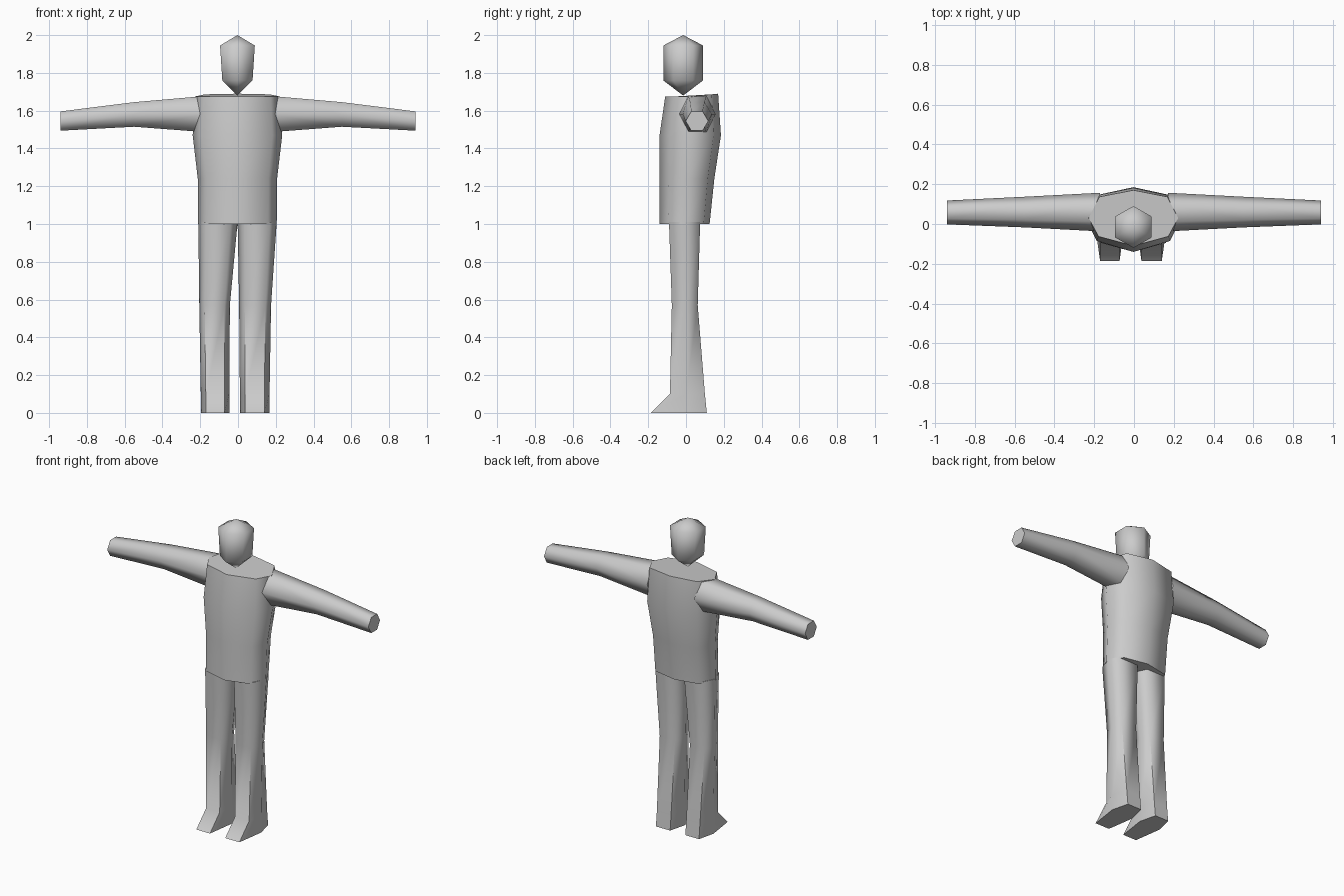
import bpy, bmesh, math

if "Cube" in bpy.data.objects:
    bpy.data.objects.remove(bpy.data.objects["Cube"])

grey = bpy.data.materials.new("light_grey")
grey.diffuse_color = (0.6, 0.6, 0.6, 1)
grey.use_nodes = True
grey.node_tree.nodes["Principled BSDF"].inputs["Base Color"].default_value = grey.diffuse_color


def loft(name, rings):
    """Skin a list of rings; a ring with a single point is a tip."""
    bm = bmesh.new()
    loops = [[bm.verts.new(p) for p in ring] for ring in rings]
    for a, b in zip(loops, loops[1:]):
        n = max(len(a), len(b))
        for i in range(n):
            j = (i + 1) % n
            quad = [a[i % len(a)], a[j % len(a)], b[j % len(b)], b[i % len(b)]]
            bm.faces.new(list(dict.fromkeys(quad)))
    for end in (loops[0], loops[-1]):
        if len(end) > 2:
            bm.faces.new(end)
    bmesh.ops.recalc_face_normals(bm, faces=bm.faces)
    mesh = bpy.data.meshes.new(name)
    bm.to_mesh(mesh)
    bm.free()
    mesh.materials.append(grey)
    ob = bpy.data.objects.new(name, mesh)
    bpy.context.collection.objects.link(ob)
    bpy.ops.object.select_all(action='DESELECT')
    ob.select_set(True)
    bpy.context.view_layer.objects.active = ob
    bpy.ops.object.shade_smooth_by_angle(angle=math.radians(70))
    return ob


HEX = [(math.cos(math.pi / 3 * i), math.sin(math.pi / 3 * i)) for i in range(6)]

# Head: six-sided, corners at front and back, pointed crown and chin
HX, HY = -0.003, -0.015


def head_ring(z, rx):
    return [(HX + s / 0.866 * rx, HY + c * 0.105, z) for c, s in HEX]


loft("head", [[(HX, HY, 1.68)], head_ring(1.76, 0.08),
              head_ring(1.945, 0.092), [(HX, HY, 2.0)]])

# Torso: eight-sided, with a ridge down the middle of front and back
HALF = [(0, -1), (0.78, -0.66), (1, 0), (0.76, 0.76), (0, 1)]
OCT = HALF + [(-x, y) for x, y in HALF[-2:0:-1]]


def torso_ring(z, rx, front, back, lift=0):
    cy, ry = (front + back) / 2, (back - front) / 2
    return [(x * rx - 0.003, cy + y * ry, z + lift * max(y, 0)) for x, y in OCT]


loft("torso", [torso_ring(1.0, 0.208, -0.14, 0.125),
               torso_ring(1.24, 0.21, -0.14, 0.15),
               torso_ring(1.47, 0.237, -0.14, 0.185),
               torso_ring(1.675, 0.225, -0.11, 0.17, 0.015)])

# Arms: six-sided, tapering through the elbow to a cut wrist
ARM = [(0.17, 0.06, 1.582, 0.097, 0.096),   # x, y, z, radius y, half height
       (0.55, 0.06, 1.58, 0.077, 0.065),
       (0.94, 0.058, 1.545, 0.06, 0.051)]
for side, label in ((-1, "right"), (1, "left")):
    loft(label + "_arm", [[(side * x, y + c * ry, z + s / 0.866 * rz)
                           for c, s in HEX] for x, y, z, ry, rz in ARM])


# Legs: six-sided with flat front and back, flaring into the foot
def leg_ring(z, x0, x1, front, back, mid=0.0):
    cx, rx = (x0 + x1) / 2, (x1 - x0) / 2
    ys = [mid, back, back, mid, front, front]
    return [(cx + c * rx * (1.0 if abs(c) > 0.9 else 1.3), y, z)
            for (c, s), y in zip(HEX, ys)]


LEGS = {"right_leg": [(-0.21, -0.002), (-0.205, -0.043), (-0.197, -0.046)],
        "left_leg": [(-0.002, 0.205), (0.006, 0.175), (0.01, 0.167)]}
for name, (hip, knee, foot) in LEGS.items():
    loft(name, [leg_ring(0.0, *foot, -0.185, 0.11),
                leg_ring(0.1, *foot, -0.085, 0.1),
                leg_ring(0.57, *knee, -0.075, 0.062),
                leg_ring(1.01, *hip, -0.09, 0.075)])
